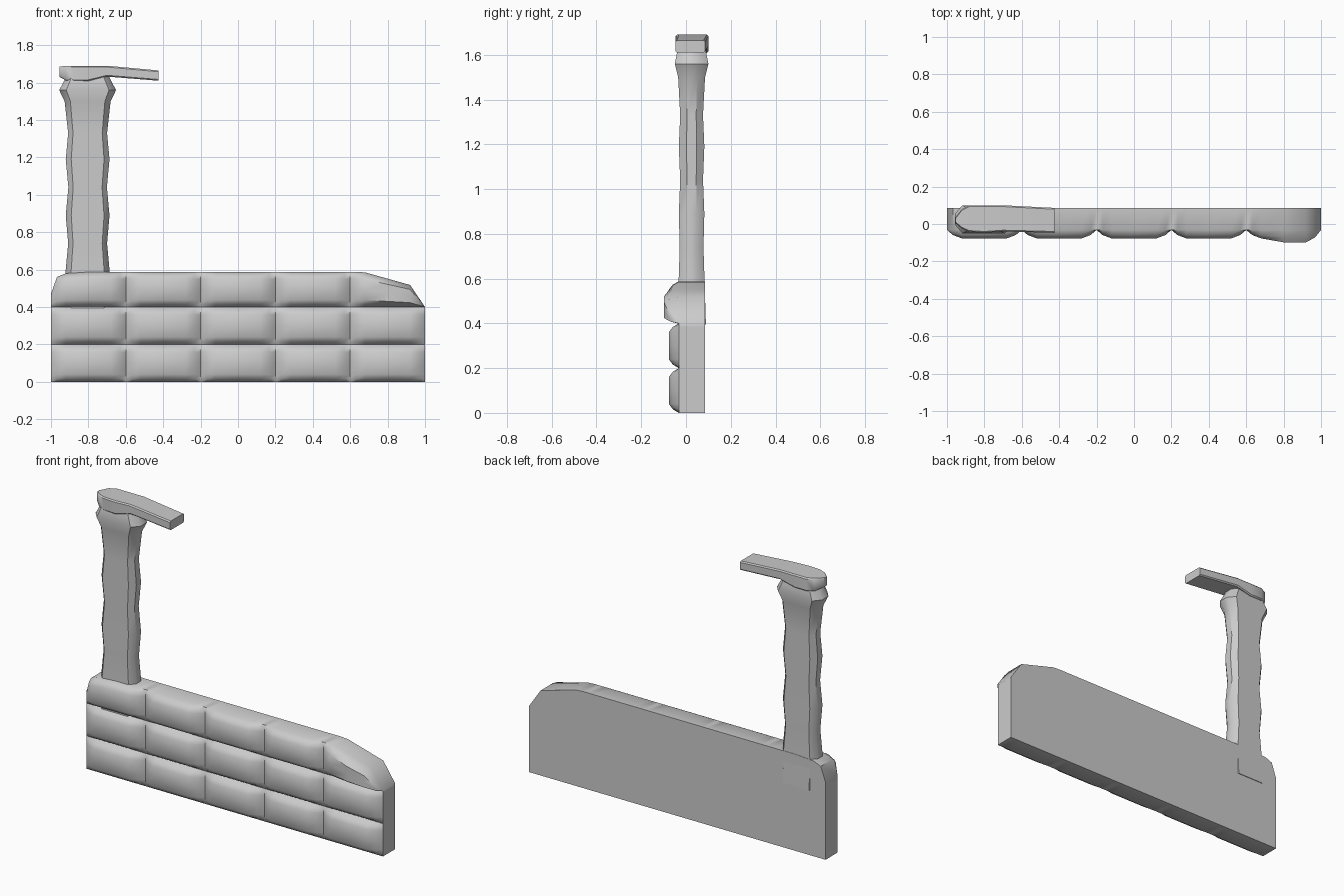
import bpy, bmesh

if "Cube" in bpy.data.objects:
    bpy.data.objects.remove(bpy.data.objects["Cube"])

BACK = 0.085


def finish(name, bm, angle):
    bmesh.ops.remove_doubles(bm, verts=bm.verts, dist=0.0005)
    bmesh.ops.recalc_face_normals(bm, faces=bm.faces)
    mesh = bpy.data.meshes.new(name)
    bm.to_mesh(mesh)
    bm.free()
    obj = bpy.data.objects.new(name, mesh)
    bpy.context.collection.objects.link(obj)
    bpy.ops.object.select_all(action='DESELECT')
    obj.select_set(True)
    bpy.context.view_layer.objects.active = obj
    bpy.ops.object.shade_smooth_by_angle(angle=angle)
    return obj


def loft(name, rings, angle=0.7):
    bm = bmesh.new()
    loops = [[bm.verts.new(p) for p in r] for r in rings]
    for a, b in zip(loops, loops[1:]):
        for i in range(len(a)):
            j = (i + 1) % len(a)
            bm.faces.new((a[i], a[j], b[j], b[i]))
    bm.faces.new(loops[0])
    bm.faces.new(loops[-1])
    return finish(name, bm, angle)


def interp(x, pts):
    for (x0, y0), (x1, y1) in zip(pts, pts[1:]):
        if x <= x1:
            return y0 + (y1 - y0) * (x - x0) / (x1 - x0)
    return pts[-1][1]


# Padded body: 5 x 3 pillows on the front, flat back, sloped top corners
STEPS = [(0, 0), (0.08, 0.6), (0.2, 1), (0.5, 1), (0.8, 1), (0.92, 0.6)]
TOP = [(-1, 0.47), (-0.97, 0.56), (-0.9, 0.588), (0.67, 0.588),
       (0.92, 0.518), (1, 0.4)]
cols = [(-1 + 0.4 * (c + u), h) for c in range(5) for u, h in STEPS] + [(1, 0)]
rows = [(r + v, h) for r in range(3) for v, h in STEPS] + [(3, 0)]

bm = bmesh.new()
grid = []
for x, hx in cols:
    line = []
    for t, hz in rows:
        z = 0.2 * t if t <= 2 else 0.4 + (t - 2) * (interp(x, TOP) - 0.4)
        y = -0.032 - 0.045 * hx * hz
        if x > 0.75 and t > 2:      # fuller pillow at the sloped corner
            y -= 0.021 * hx * hz
        line.append(bm.verts.new((x, y, z)))
    grid.append(line)
for a, b in zip(grid, grid[1:]):
    for j in range(len(rows) - 1):
        bm.faces.new((a[j], b[j], b[j + 1], a[j + 1]))
bmesh.ops.remove_doubles(bm, verts=bm.verts, dist=0.0005)
rim = [e for e in bm.edges if e.is_boundary]
ext = bmesh.ops.extrude_edge_only(bm, edges=rim)['geom']
for v in ext:
    if isinstance(v, bmesh.types.BMVert):
        v.co.y = BACK
back_edges = [e for e in ext if isinstance(e, bmesh.types.BMEdge)
              and all(abs(v.co.y - BACK) < 1e-6 for v in e.verts)]
bmesh.ops.contextual_create(bm, geom=back_edges)
finish("padded_body", bm, 0.8)

# Upright post with a wavy outline and a flared collar
OCT = [(-1, -0.4), (-0.75, -1), (0.75, -1), (1, -0.4),
       (1, 0.4), (0.75, 1), (-0.75, 1), (-1, 0.4)]
POST = [(0.395, 0.117, 0.064), (0.59, 0.118, 0.058), (0.74, 0.104, 0.053),
        (0.89, 0.117, 0.057), (1.04, 0.103, 0.051), (1.19, 0.117, 0.057),
        (1.33, 0.104, 0.051), (1.5, 0.123, 0.06), (1.56, 0.152, 0.075),
        (1.61, 0.125, 0.065), (1.64, 0.11, 0.06)]
loft("upright_post", [[(-0.804 + px * w, 0.025 + py * d, z) for px, py in OCT]
                      for z, w, d in POST])

# Cap on the post, running out into a short flat arm
CAP = [(-0.955, 0.005, 0.035, 1.63, 1.685), (-0.92, -0.025, 0.08, 1.612, 1.69),
       (-0.88, -0.042, 0.1, 1.608, 1.69), (-0.8, -0.047, 0.1, 1.608, 1.69),
       (-0.7, -0.04, 0.1, 1.632, 1.69), (-0.425, -0.047, 0.086, 1.61, 1.665)]
c = 0.007
loft("cap_arm", [[(x, y0, z0 + c), (x, y0 + c, z0), (x, y1 - c, z0), (x, y1, z0 + c),
                  (x, y1, z1 - c), (x, y1 - c, z1), (x, y0 + c, z1), (x, y0, z1 - c)]
                 for x, y0, y1, z0, z1 in CAP])
